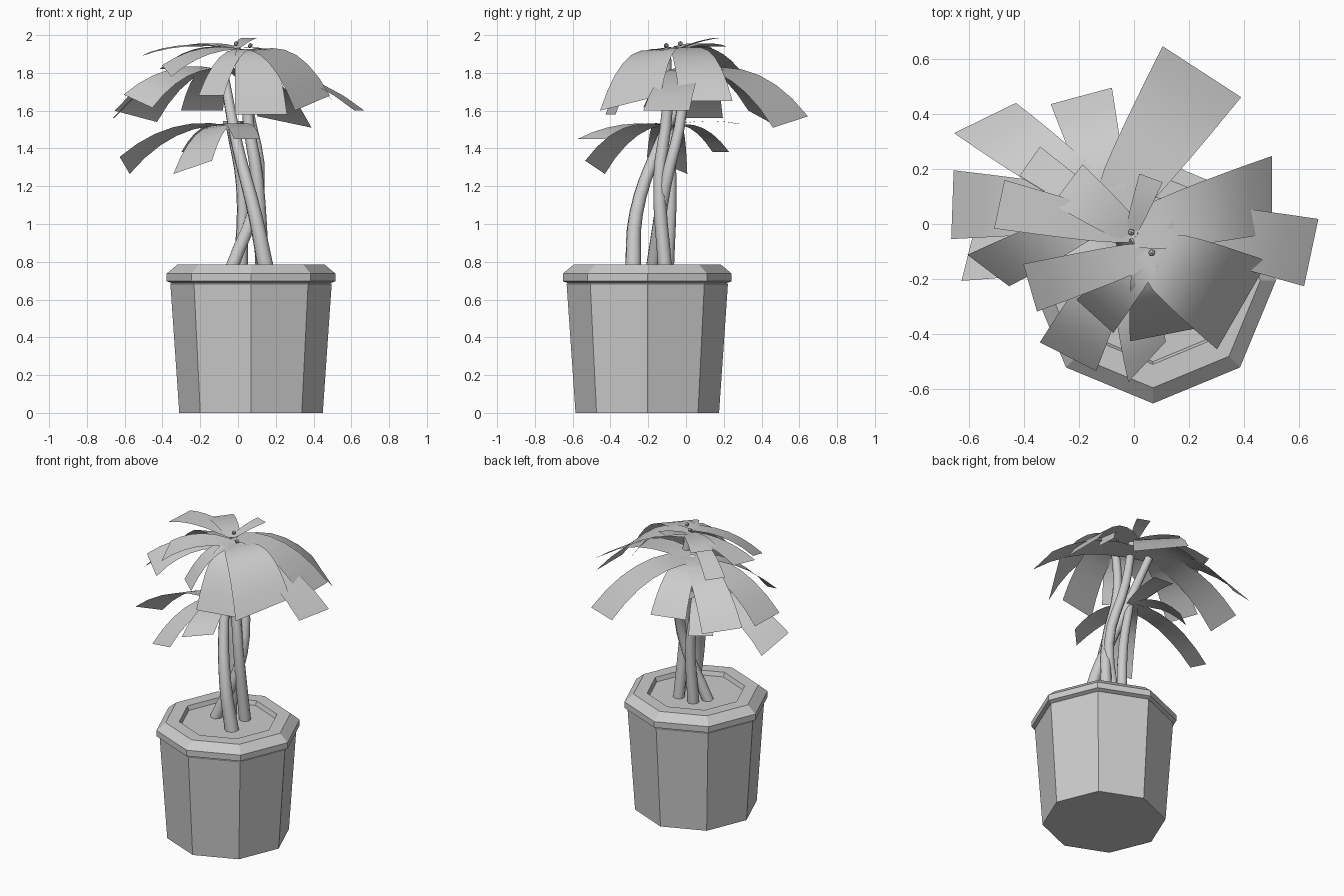
import bpy, bmesh, math
from mathutils import Vector as V, Matrix

if "Cube" in bpy.data.objects:
    bpy.data.objects.remove(bpy.data.objects["Cube"])


def mesh_object(name, bm):
    me = bpy.data.meshes.new(name)
    bm.to_mesh(me)
    bm.free()
    ob = bpy.data.objects.new(name, me)
    bpy.context.collection.objects.link(ob)
    return ob


def lathe(name, profile, center, sides=8):
    """Turned solid from (radius, height) pairs, capped at both ends."""
    bm = bmesh.new()
    rings = [[bm.verts.new((center[0] + r * math.cos(math.tau * i / sides),
                            center[1] + r * math.sin(math.tau * i / sides), z))
              for i in range(sides)] for r, z in profile]
    for a, b in zip(rings, rings[1:]):
        for i in range(sides):
            j = (i + 1) % sides
            bm.faces.new((a[i], a[j], b[j], b[i]))
    bm.faces.new(rings[0][::-1])
    bm.faces.new(rings[-1])
    return mesh_object(name, bm)


def trunk(name, points, r0=0.037, r1=0.025):
    """Tapered, bent stem through a few points."""
    cu = bpy.data.curves.new(name, 'CURVE')
    cu.dimensions = '3D'
    cu.bevel_depth = 1.0
    cu.bevel_resolution = 2
    cu.resolution_u = 4
    cu.use_fill_caps = True
    sp = cu.splines.new('BEZIER')
    n = len(points) - 1
    sp.bezier_points.add(n)
    for i, (bp, p) in enumerate(zip(sp.bezier_points, points)):
        bp.co = p
        bp.radius = r0 + (r1 - r0) * i / n
        bp.handle_left_type = bp.handle_right_type = 'AUTO'
    ob = bpy.data.objects.new(name, cu)
    bpy.context.collection.objects.link(ob)


def leaf(name, hub, angle, reach, tip_z, width, tilt=0.0, yaw=0, lift=0.045, segs=6):
    """Arching strip widening to a straight-cut tip, which may tilt and turn."""
    a = math.radians(angle)
    hub = V(hub)
    out = V((math.cos(a), math.sin(a), 0)) * reach
    side = V((-math.sin(a), math.cos(a), 0)) * width / 2
    tip = hub + out
    tip.z = tip_z
    ctrl = hub + out * 0.55 + V((0, 0, lift))
    bm = bmesh.new()
    rows = []
    for i in range(segs + 1):
        t = i / segs
        p = hub * (1 - t) ** 2 + ctrl * 2 * t * (1 - t) + tip * t * t
        w = Matrix.Rotation(math.radians(yaw) * t, 3, 'Z') @ side
        w = w * (0.42 + 0.58 * t ** 0.6) + V((0, 0, tilt / 2 * t))
        rows.append((bm.verts.new(p - w), bm.verts.new(p + w)))
    for (p, q), (r, s) in zip(rows, rows[1:]):
        bm.faces.new((p, r, s, q)).smooth = True
    mesh_object(name, bm)


# planter: tapered body, overhanging rim, sunken soil
C = (0.069, -0.205)
lathe("planter_body", [(0.38, 0), (0.427, 0.683), (0.415, 0.69)], C)
lathe("planter_rim", [(0.415, 0.685), (0.447, 0.697), (0.447, 0.737), (0.39, 0.785),
                      (0.305, 0.785), (0.295, 0.757)], C)

# crown centres
TOP = (0.065, -0.105, 1.92)
REAR = (-0.01, -0.03, 1.93)
MID = (-0.08, 0.05, 1.82)
LOW = (-0.04, -0.09, 1.52)

# trunks crossing on their way up
trunk("trunk_front", [(0.15, -0.28, 0.75), (0.09, -0.265, 1.05), (0.0, -0.15, 1.4), MID], 0.044)
trunk("trunk_left", [(-0.04, -0.18, 0.75), (0.11, -0.11, 1.2), (0.05, -0.02, 1.62), REAR])
trunk("trunk_right", [(0.13, -0.11, 0.75), (0.10, -0.14, 1.25), (0.05, -0.1, 1.6), TOP])
trunk("trunk_back", [(0.015, -0.1, 0.75), (0.02, -0.08, 1.2), LOW])

# leaves of each crown: direction, reach, tip height, tip width, tilt, yaw
crowns = {
    "top": (TOP, [(196, .46, 1.81, .18, -.06), (228, .31, 1.68, .18), (281, .30, 1.58, .28),
                  (330, .38, 1.64, .37, .08), (41, .34, 1.75, .10, .04, -10)]),
    "rear": (REAR, [(15, .53, 1.65, .28, 0, -15), (168, .49, 1.90, .18, -.02), (70, .21, 1.985, .09),
                    (143, .29, 1.94, .18), (145, .45, 1.82, .13)]),
    "mid": (MID, [(57, .60, 1.54, .34, .06), (105, .43, 1.60, .23), (144, .57, 1.57, .25, .06, -28),
                  (178, .58, 1.56, .25), (206, .50, 1.65, .19, -.07, 27), (348, .74, 1.60, .25)]),
    "low": (LOW, [(181, .56, 1.31, .22, .09, -15), (282, .42, 1.45, .20, 0, 35),
                  (243, .44, 1.30, .23, .07), (126, .34, 1.38, .15), (85, .37, 1.53, .14)]),
}
for crown, (hub, leaves) in crowns.items():
    for i, spec in enumerate(leaves):
        leaf(f"{crown}_leaf_{i + 1}", hub, *spec)

# small buds on the two upper crowns
for name, hub in (("top_bud", TOP), ("rear_bud", REAR)):
    bm = bmesh.new()
    bmesh.ops.create_icosphere(bm, subdivisions=1, radius=0.014)
    bmesh.ops.translate(bm, verts=bm.verts, vec=V(hub) + V((0, 0, 0.025)))
    mesh_object(name, bm)
